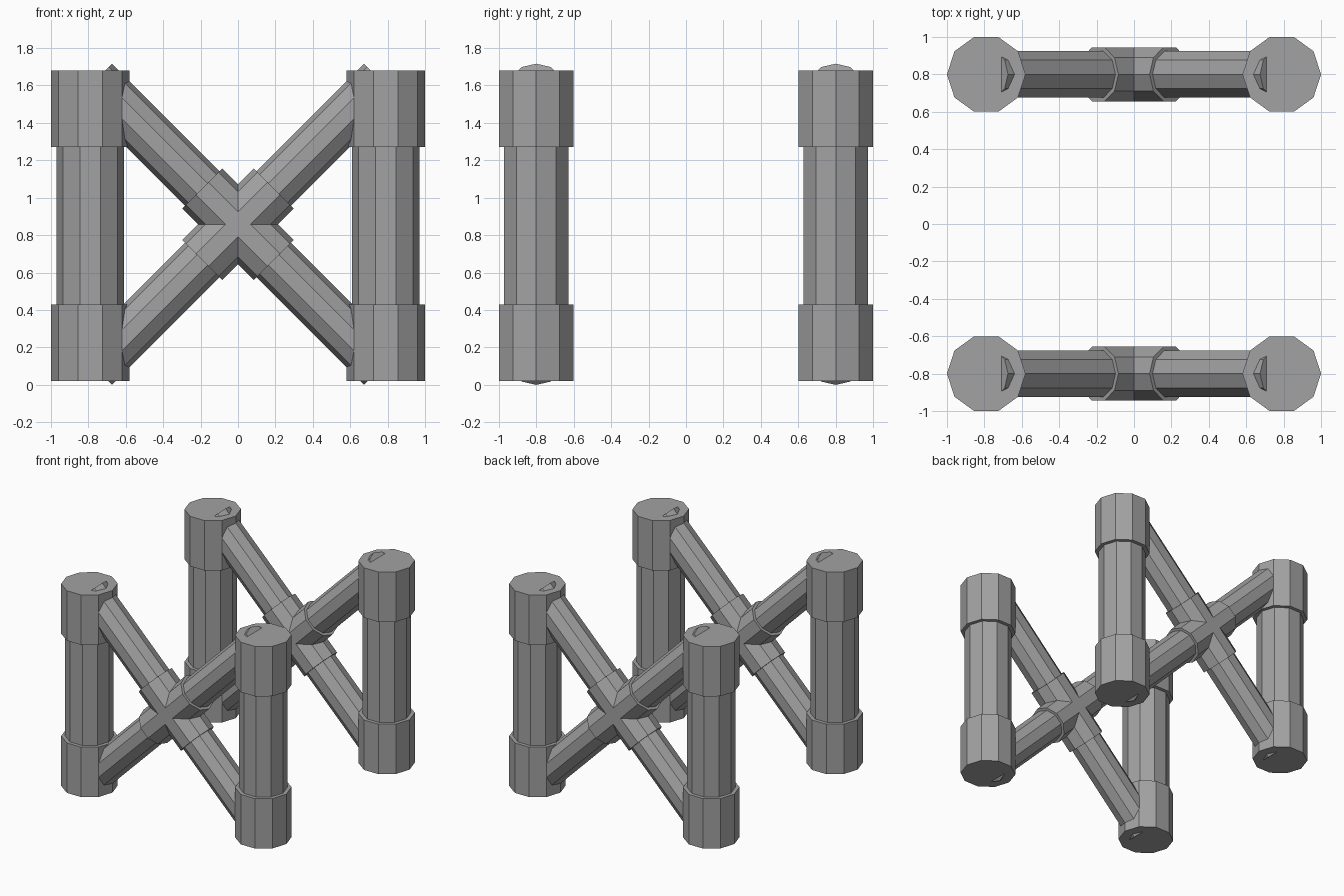
import bpy
import math
from mathutils import Vector

cube = bpy.data.objects.get("Cube")
if cube:
    bpy.data.objects.remove(cube, do_unlink=True)

# Single plain grey
grey = bpy.data.materials.new("plain grey")
grey.use_nodes = True
colour = (0.36, 0.36, 0.36, 1)
grey.diffuse_color = colour
grey.node_tree.nodes["Principled BSDF"].inputs["Base Color"].default_value = colour

SIDES = 10
MIDDLE = 0.858


def tube(name, radius, length, centre, tilt=0):
    """Ten-sided cylinder with one corner on the x axis, tilted about y."""
    bpy.ops.mesh.primitive_cylinder_add(
        vertices=SIDES, radius=radius, depth=length, location=centre)
    obj = bpy.context.object
    obj.name = name
    # bring a corner onto the x axis, then lean the part
    for v in obj.data.vertices:
        v.co = Vector((v.co.y, -v.co.x, v.co.z))
    obj.rotation_euler.y = tilt
    obj.data.materials.append(grey)
    return obj


for end, y in (("front", -0.8), ("back", 0.8)):
    for side, x in (("right", -0.79), ("left", 0.79)):
        # Upright post with a thicker collar at each end
        tube(f"{end}_{side}_post", 0.18, 1.0, (x, y, 0.85))
        tube(f"{end}_{side}_lower_collar", 0.21, 0.41, (x, y, 0.225))
        tube(f"{end}_{side}_upper_collar", 0.21, 0.41, (x, y, 1.475))

    # Crossed braces, whose tips poke through the collars, with sleeves at the joint
    for lean, tilt in (("rising", math.pi / 4), ("falling", -math.pi / 4)):
        tube(f"{end}_{lean}_brace", 0.13, 2.166, (0, y, MIDDLE), tilt)
        tube(f"{end}_{lean}_joint_sleeve", 0.152, 0.54, (0, y, MIDDLE), tilt)
